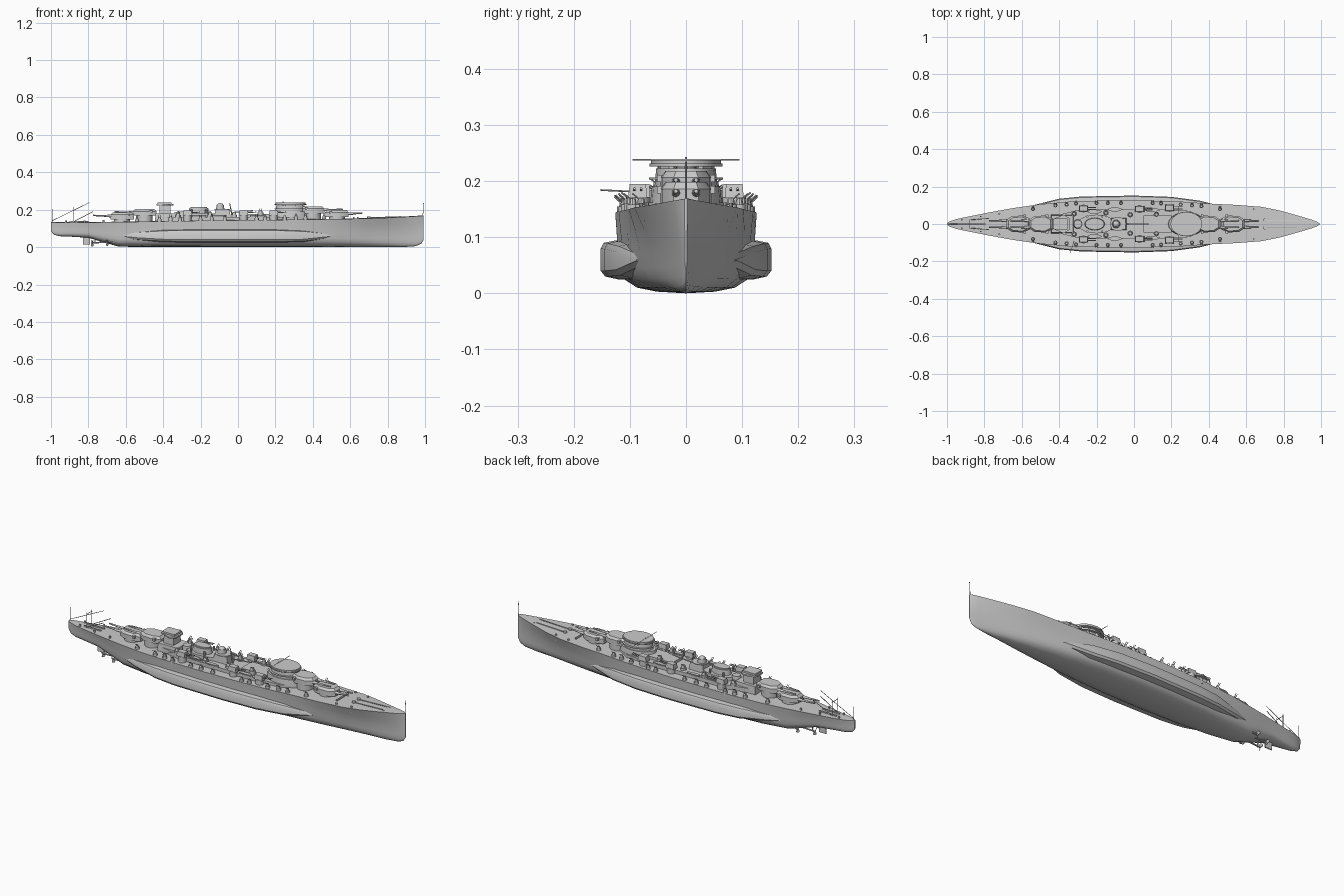
import bpy, bmesh, math
from mathutils import Vector, Matrix


def finish(bm, name):
    bmesh.ops.recalc_face_normals(bm, faces=bm.faces)
    me = bpy.data.meshes.new(name)
    bm.to_mesh(me)
    bm.free()
    ob = bpy.data.objects.new(name, me)
    bpy.context.collection.objects.link(ob)
    return ob


def loft(name, rings):
    bm = bmesh.new()
    vs = [[bm.verts.new(p) for p in r] for r in rings]
    n = len(rings[0])
    for a, b in zip(vs, vs[1:]):
        for i in range(n):
            j = (i + 1) % n
            bm.faces.new((a[i], a[j], b[j], b[i]))
    bm.faces.new(vs[0])
    bm.faces.new(vs[-1])
    return finish(bm, name)


def prism(name, pts, z0, z1, c=(0, 0), top=1.0, flip=1):
    # plan outline extruded upward, top ring scaled
    return loft(name, [[(c[0] + flip * x * k, c[1] + y * k, z) for x, y in pts]
                       for z, k in ((z0, 1), (z1, top))])


def box(name, x0, x1, y0, y1, z0, z1, top=1.0):
    a, b = (x1 - x0) / 2, (y1 - y0) / 2
    return prism(name, [(-a, -b), (a, -b), (a, b), (-a, b)], z0, z1,
                 ((x0 + x1) / 2, (y0 + y1) / 2), top)


def oval(name, x, y, rx, ry, z0, z1, top=1.0, n=20):
    return prism(name, [(rx * math.cos(i * math.tau / n), ry * math.sin(i * math.tau / n))
                        for i in range(n)], z0, z1, (x, y), top)


def rod(name, a, b, r=0.0015, r2=None, n=8):
    a, b = Vector(a), Vector(b)
    d = b - a
    m = Matrix.Translation((a + b) / 2) @ d.to_track_quat('Z', 'Y').to_matrix().to_4x4()
    bm = bmesh.new()
    bmesh.ops.create_cone(bm, cap_ends=True, segments=n, radius1=r,
                          radius2=r if r2 is None else r2, depth=d.length, matrix=m)
    return finish(bm, name)


def ball(name, c, r, sz=1.0):
    bm = bmesh.new()
    bmesh.ops.create_uvsphere(bm, u_segments=12, v_segments=8, radius=r,
                              matrix=Matrix.Translation(c) @ Matrix.Diagonal((1, 1, sz, 1)))
    return finish(bm, name)


# Hull stations: x, deck half width, waterline half width, keel z, deck z
STATIONS = [(-1, .004, .003, .085, .132), (-.985, .014, .01, .066, .132), (-.95, .026, .02, .058, .131),
            (-.9, .037, .03, .056, .131), (-.8, .057, .045, .05, .132), (-.72, .072, .058, .026, .133),
            (-.64, .086, .073, .003, .134), (-.5, .106, .098, 0, .136), (-.35, .119, .113, 0, .139),
            (-.15, .126, .121, 0, .142), (.05, .126, .121, 0, .144), (.25, .12, .113, 0, .146),
            (.4, .109, .1, 0, .148), (.55, .102, .079, 0, .15), (.68, .092, .058, 0, .153),
            (.78, .072, .04, 0, .156), (.88, .044, .022, 0, .161), (.95, .023, .01, .005, .165),
            (.98, .011, .005, .018, .167), (.993, .003, .002, .04, .168)]
PROFILE = [(.42, .02), (.72, .07), (.9, .17), (.98, .3)]
rings = []
for x, hw, wl, zk, zd in STATIONS:
    h = zd - zk
    half = [(wl * f, zk + h * g) for f, g in PROFILE]
    half += [(wl + (hw - wl) * g, zk + h * t) for t, g in ((.5, .12), (.75, .5), (1, 1))]
    rings.append([(x, 0, zk)] + [(x, y, z) for y, z in half] + [(x, 0, zd + .002)]
                 + [(x, -y, z) for y, z in reversed(half)])
loft("hull", rings)

# Torpedo bulges joined through the hull
rings = []
for x, w, lo, hi in [(-.64, .07, .045, .07), (-.54, .1, .035, .08), (-.4, .135, .027, .089), (-.28, .147, .025, .091),
                     (0, .152, .025, .092), (.2, .145, .025, .091), (.35, .125, .027, .086), (.5, .088, .045, .07)]:
    q = [(w - .03, lo), (w - .008, lo + .005), (w, lo + .015), (w, hi - .012), (w - .005, hi - .002), (w - .025, hi + .002)]
    rings.append([(x, y, z) for y, z in q] + [(x, -y, z) for y, z in reversed(q)])
loft("side_bulges", rings)

# Shafts, propellers, rudders
for s in (1, -1):
    for x, y, z in ((-.78, .024, .023), (-.7, .053, .026)):
        rod("propeller_shaft", (x + .18, s * y, z + .008), (x, s * y, z), .004)
        rod("shaft_bracket", (x + .015, s * y, z), (x + .015, s * y * .8, z + .035), .003)
        ball("propeller_hub", (x, s * y, z), .006)
        for k in range(3):
            a = k * math.tau / 3 + .5
            d = Vector((0, math.cos(a), math.sin(a)))
            e = Vector((.005, -math.sin(a) * .006, math.cos(a) * .006))
            c = Vector((x, s * y, z))
            loft("propeller_blade", [[c + d * r - e * k2, c + d * r + e * k2, c + d * r + e * k2 + Vector((.002, 0, 0)),
                                      c + d * r - e * k2 + Vector((.002, 0, 0))] for r, k2 in ((.003, .6), (.013, 1.1), (.019, .5))])
box("rudder", -.83, -.79, -.003, .003, .015, .06)


# Main gun turrets
def turret(x, z0, z1, zb, f, reach):
    pts = [(.062, -.022), (.062, .022), (.03, .043), (-.03, .045), (-.064, .028),
           (-.064, -.028), (-.03, -.045), (.03, -.043)]
    oval("barbette", x, 0, .043, .043, .125, zb, n=28)
    prism("main_turret", pts, z0, z1 - .012, (x, 0), 1, f)
    prism("main_turret_roof", pts, z1 - .012, z1, (x, 0), .82, f)
    box("rangefinder", x - f * .035 - .007, x - f * .035 + .007, -.052, .052, z1 - .02, z1 - .007)
    zg = (z0 + z1) / 2
    for y in (-.018, .018):
        rod("main_gun_sleeve", (x + f * .05, y, zg), (x + f * .085, y, zg), .008, .006, 12)
        rod("main_gun", (x + f * .08, y, zg), (reach, y, zg + .003), .0052, .0036, 12)


turret(.53, .16, .198, .162, 1, .665)
turret(.4, .18, .218, .182, 1, .56)
turret(-.62, .148, .185, .15, -1, -.775)
turret(-.5, .168, .203, .17, -1, -.66)

# Deckhouses
prism("lower_deckhouse", [(-.42, -.045), (-.3, -.075), (.1, -.08), (.3, -.07), (.37, -.03),
                          (.37, .03), (.3, .07), (.1, .08), (-.3, .075), (-.42, .045)], .135, .162)
oval("midship_house", -.2, 0, .1, .05, .16, .18)
box("forward_house", .05, .2, -.045, .045, .16, .176)

# Bridge tower
oval("bridge_base", .28, 0, .1, .064, .16, .19, .95)
oval("bridge_body", .28, 0, .08, .056, .19, .222, .95)
oval("bridge_wing_deck", .28, 0, .085, .066, .203, .206)
oval("bridge_top_deck", .28, 0, .085, .065, .226, .231)
oval("bridge_railing", .28, 0, .08, .062, .231, .238)
for i in range(8):
    x, y = .28 + .07 * math.cos(i * math.tau / 8 + .4), .052 * math.sin(i * math.tau / 8 + .4)
    rod("bridge_post", (x, y, .19), (x, y, .228), .0022)
rod("signal_yard", (.24, -.095, .238), (.24, .095, .238), .0013)
rod("bridge_mast", (.24, 0, .22), (.24, 0, .243), .002)
for y in (-.01, .01):
    for z in (.176, .205):
        ball("searchlight", (.365, y, z), .007)

# Funnel and midship director
oval("funnel", -.21, 0, .055, .034, .175, .208, .92)
oval("funnel_cap", -.21, 0, .045, .026, .208, .214)
box("director_house", -.125, -.04, -.032, .032, .16, .2, .9)
oval("director_platform", -.085, 0, .042, .038, .2, .204)
oval("director_drum", -.095, 0, .022, .022, .204, .224, .9)
ball("director_dome", (-.095, 0, .223), .017, .7)
rod("midship_crane_post", (-.03, 0, .16), (-.045, 0, .236), .004, .002)
rod("midship_crane_boom", (-.03, 0, .185), (.08, 0, .195), .003)

# Aft tower with overhanging platform
box("aft_tower_base", -.445, -.32, -.05, .05, .135, .18, .92)
box("aft_tower", -.42, -.36, -.03, .03, .178, .222, .95)
prism("aft_tower_top", [(-.042, -.025), (.02, -.05), (.05, -.03), (.05, .03), (.02, .05), (-.042, .025)], .222, .23, (-.395, 0))
box("aft_tower_parapet", -.43, -.355, -.03, .03, .23, .239)
oval("aft_director", -.3, 0, .025, .025, .16, .19, .85)


# Light gun mount
def gun_mount(x, y, z, s, r=.011, length=.022):
    oval("gun_tub", x, s * y, r, r, .125, z, n=14)
    oval("gun_shield", x, s * y, r * .75, r * .7, z, z + r, .75, 10)
    for dx in (-.004, .004):
        rod("light_gun", (x + dx, s * y, z + r * .6), (x + dx, s * (y + length * .7), z + r * .6 + length * .6), .0014, n=6)


OUTLINE = [(-.55, -.085), (.55, .085)]
for s in (1, -1):
    # Secondary turrets and side platforms
    for x, y in ((.03, .08), (-.27, .083), (.19, .086)):
        oval("secondary_barbette", x, s * y, .021, .021, .135, .172)
        box("secondary_turret", x - .025, x + .025, s * y - .017, s * y + .017, .17, .195, .85)
        for dy in (-.006, .006):
            rod("secondary_gun", (x + .02, s * y + dy, .184), (x + .068, s * y + dy, .187), .0024)
    # Edge guns along the deck
    for x, y, z in ((-.42, .1, .15), (-.36, .103, .155), (-.31, .11, .15), (-.2, .112, .152), (-.14, .112, .155),
                    (-.07, .112, .152), (.1, .112, .155), (.145, .11, .155), (.25, .105, .158),
                    (.31, .1, .16), (.36, .095, .158), (.46, .08, .158), (-.54, .08, .145)):
        gun_mount(x, y, z, s)
    for x, y, z in ((-.32, .055, .172), (-.15, .06, .172), (-.02, .05, .172), (.12, .05, .184)):
        gun_mount(x, y, z, s, .015, .02)
    # Boats on the midship deck
    for x, y in ((-.21, .066), (-.1, .078), (.1, .075)):
        loft("ship_boat", [[(x + dx, s * y - w, .172), (x + dx, s * y + w, .172),
                            (x + dx, s * y + w * .5, .161), (x + dx, s * y - w * .5, .161)]
                           for dx, w in ((-.035, .005), (-.02, .01), (.015, .01), (.038, .002))])
    # Ventilators, bollards, anchor gear
    for x in (-.17, -.25):
        rod("vent_pipe", (x, s * .04, .16), (x, s * .04, .2), .006)
    for x, y in ((.88, .025), (.72, .07), (.64, .08), (-.72, .055), (-.82, .04), (-.92, .022)):
        oval("bollard", x, s * y, .005, .004, .128, .146 + .012 * (x + .6), n=10)
    rod("anchor_chain", (.7, s * .02, .157), (.87, s * .02, .163), .0022)
    oval("capstan", .7, s * .02, .009, .009, .15, .163)
    box("stern_rail_track", -.9, -.8, s * .014 - .003, s * .014 + .003, .13, .139)
    # Stern handling frame
    rod("stern_post", (-.88, s * .022, .13), (-.88, s * .022, .214), .0015)
    rod("stern_strut", (-.88, s * .022, .135), (-.775, s * .03, .19), .0018)
rod("stern_crossbar", (-.88, -.024, .205), (-.88, .024, .205), .0015)
rod("stern_boom", (-.995, 0, .14), (-.795, 0, .238), .0014)
rod("stern_staff", (-.993, 0, .13), (-.993, 0, .205), .0014)
rod("bow_staff", (.988, 0, .16), (.992, 0, .235), .0014)
rod("side_derrick", (-.32, -.09, .181), (-.34, -.152, .184), .0015)
box("breakwater", .615, .622, -.05, .05, .148, .16)

# Shading
bpy.ops.object.select_all(action='SELECT')
bpy.context.view_layer.objects.active = bpy.data.objects["hull"]
bpy.ops.object.shade_smooth_by_angle(angle=math.radians(35))
